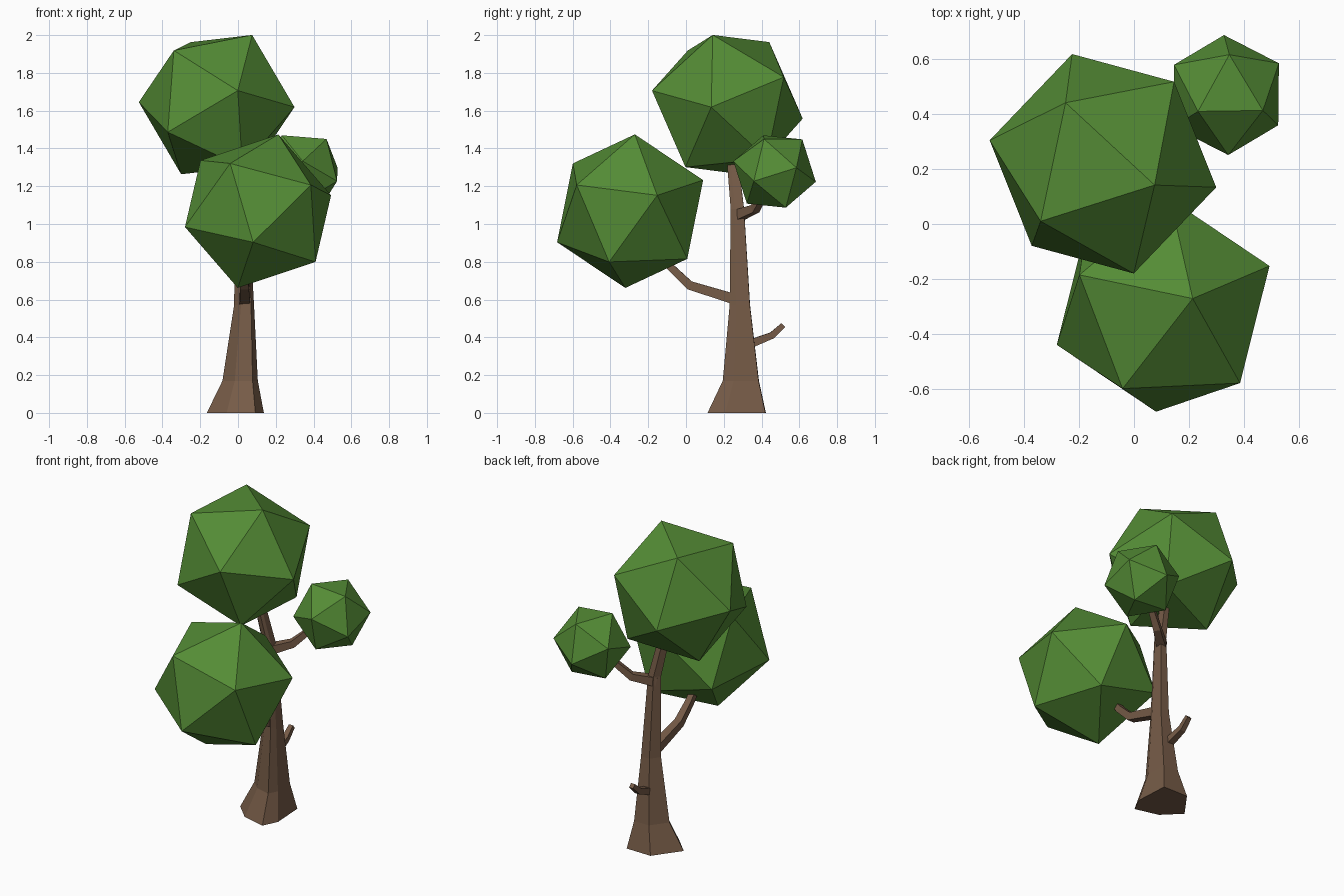
import bpy, bmesh, math
from mathutils import Vector

cube = bpy.data.objects.get("Cube")
if cube:
    bpy.data.objects.remove(cube, do_unlink=True)


def make_material(name, rgb):
    mat = bpy.data.materials.new(name)
    mat.use_nodes = True
    mat.diffuse_color = (*rgb, 1)
    bsdf = mat.node_tree.nodes["Principled BSDF"]
    bsdf.inputs["Base Color"].default_value = (*rgb, 1)
    bsdf.inputs["Roughness"].default_value = 0.9
    return mat


leaf_green = make_material("leaf green", (0.089, 0.262, 0.036))
bark_brown = make_material("bark brown", (0.180, 0.105, 0.063))


def finish(bm, name, mat):
    bmesh.ops.recalc_face_normals(bm, faces=bm.faces)
    mesh = bpy.data.meshes.new(name)
    bm.to_mesh(mesh)
    bm.free()
    mesh.materials.append(mat)
    obj = bpy.data.objects.new(name, mesh)
    bpy.context.collection.objects.link(obj)


def loft(name, rings, mat):
    """Skin a list of equally long point rings and cap both ends."""
    bm = bmesh.new()
    loops = [[bm.verts.new(p) for p in ring] for ring in rings]
    n = len(loops[0])
    for low, high in zip(loops, loops[1:]):
        for i in range(n):
            j = (i + 1) % n
            bm.faces.new((low[i], low[j], high[j], high[i]))
    bm.faces.new(loops[0])
    bm.faces.new(loops[-1])
    finish(bm, name, mat)


def branch(name, path, radii, sides=4):
    """Sweep a tapering square section along a bent path."""
    pts = [Vector(p) for p in path]
    rings = []
    for i, (p, r) in enumerate(zip(pts, radii)):
        tangent = (pts[min(i + 1, len(pts) - 1)] - pts[max(i - 1, 0)]).normalized()
        side = tangent.cross(Vector((0, 0, 1))).normalized()
        up = side.cross(tangent)
        angles = [math.tau * (k + 0.5) / sides for k in range(sides)]
        rings.append([p + r * (math.cos(a) * side + math.sin(a) * up) for a in angles])
    loft(name, rings, bark_brown)


def foliage(name, center, radius, a, b):
    """Icosahedron turned so that one of its edges joins directions a and b."""
    a, b = Vector(a).normalized(), Vector(b).normalized()
    w = (a + b).normalized()
    v = (a - b).normalized()
    u = v.cross(w)
    phi = (1 + math.sqrt(5)) / 2
    scale = radius / math.hypot(1, phi)
    bm = bmesh.new()
    for s in (-1, 1):
        for t in (-phi, phi):
            for x, y, z in ((0, s, t), (s, t, 0), (t, 0, s)):
                bm.verts.new(Vector(center) + scale * (x * u + y * v + z * w))
    bmesh.ops.convex_hull(bm, input=bm.verts)
    finish(bm, name, leaf_green)


# Trunk: uneven six-sided outline, flared at the root and bending upwards
root = [(-0.165, -0.01), (-0.06, -0.115), (0.092, -0.154),
        (0.137, -0.06), (0.125, 0.152), (-0.045, 0.155)]
levels = [(0, 0.268, 0, 1), (0.02, 0.29, 0.17, 0.62), (0.037, 0.285, 0.57, 0.35),
          (0.025, 0.272, 1.08, 0.23), (-0.02, 0.25, 1.3, 0.2), (-0.04, 0.24, 1.42, 0.18)]
loft("trunk", [[(cx + s * x, cy + s * y, z) for x, y in root]
               for cx, cy, z, s in levels], bark_brown)

# Branches
branch("front_branch", [(0.037, 0.28, 0.595), (0.035, 0.02, 0.675),
                        (0.03, -0.08, 0.77), (0.03, -0.14, 0.84)],
       (0.04, 0.033, 0.028, 0.026))
branch("back_stub", [(0.03, 0.3, 0.35), (0.02, 0.455, 0.41), (0.02, 0.515, 0.465)],
       (0.034, 0.025, 0.02))
branch("side_branch", [(0.02, 0.275, 1.045), (0.13, 0.365, 1.08),
                       (0.2, 0.405, 1.15), (0.26, 0.43, 1.21)],
       (0.04, 0.03, 0.025, 0.022))

# Foliage
foliage("top_foliage", (-0.113, 0.219, 1.632), 0.421,
        (0.188, -0.077, 0.368), (-0.228, -0.21, 0.288))
foliage("front_foliage", (0.106, -0.296, 1.068), 0.421,
        (0.109, 0.023, 0.406), (0.282, -0.284, 0.142))
foliage("side_foliage", (0.335, 0.469, 1.278), 0.225,
        (-0.104, -0.061, 0.194), (0.012, 0.146, 0.168))
